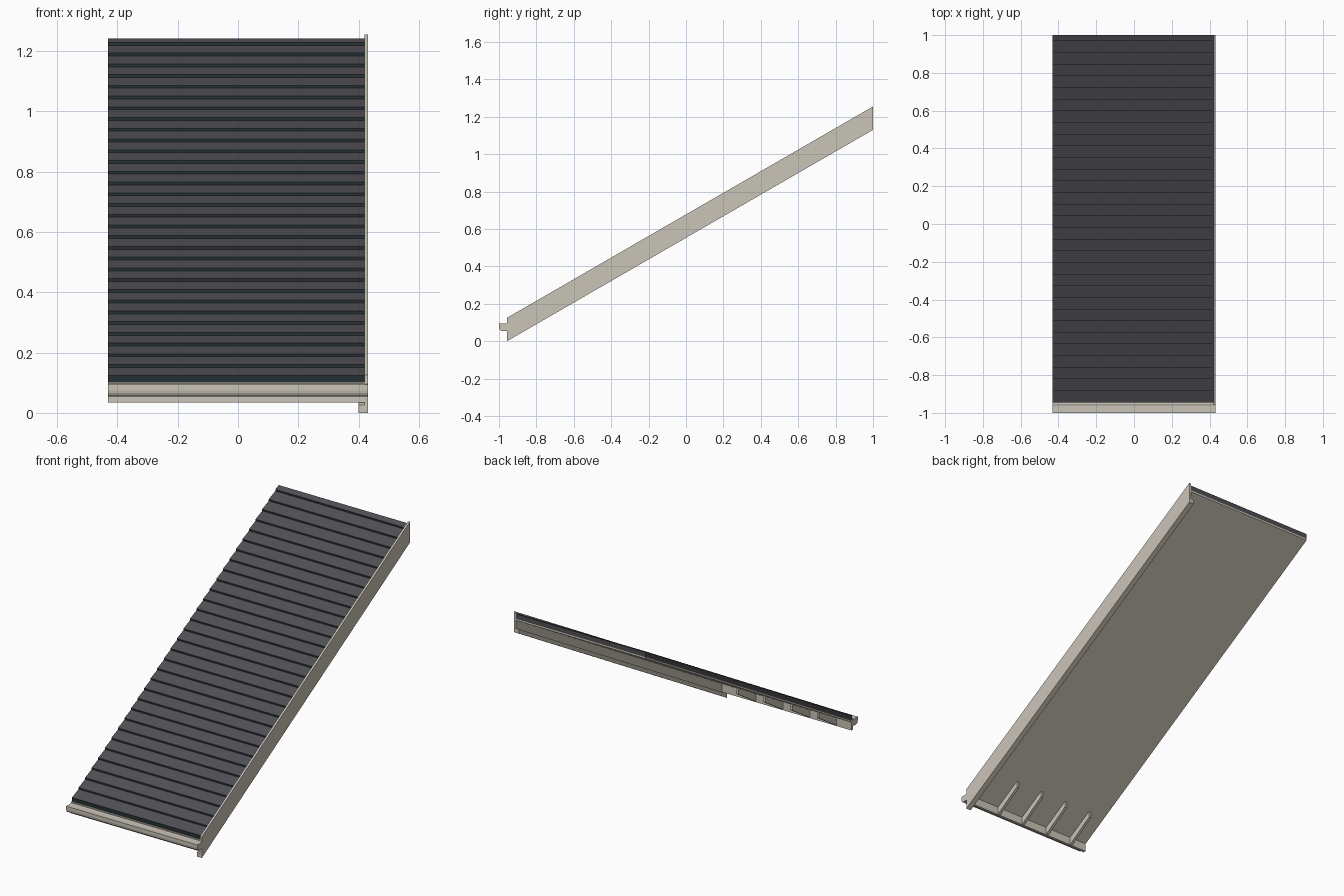
import bpy, bmesh, math

if "Cube" in bpy.data.objects:
    bpy.data.objects.remove(bpy.data.objects["Cube"])

T = math.tan(math.radians(30))
X0, X1, XR = -0.432, 0.42, 0.432      # left edge, board inner face, right edge
Y0, Y1 = -0.945, 1.0                  # eave and ridge


def material(name, rgb):
    m = bpy.data.materials.new(name)
    m.diffuse_color = (*rgb, 1)
    m.use_nodes = True
    m.node_tree.nodes["Principled BSDF"].inputs["Base Color"].default_value = m.diffuse_color
    return m


cream = material("cream_trim", (0.60, 0.555, 0.485))
slate = material("slate_grey", (0.080, 0.078, 0.091))
dark = material("dark_tile_edge", (0.018, 0.030, 0.033))


def extrude(name, profile, xa, xb, *mats):
    """Extrude a (y, z) outline along x."""
    bm = bmesh.new()
    a = [bm.verts.new((xa, y, z)) for y, z in profile]
    b = [bm.verts.new((xb, y, z)) for y, z in profile]
    n = len(profile)
    bm.faces.new(a)
    bm.faces.new(b[::-1])
    for i in range(n):
        j = (i + 1) % n
        bm.faces.new((a[i], b[i], b[j], a[j]))
    bmesh.ops.recalc_face_normals(bm, faces=bm.faces)
    me = bpy.data.meshes.new(name)
    bm.to_mesh(me)
    bm.free()
    ob = bpy.data.objects.new(name, me)
    bpy.context.collection.objects.link(ob)
    for m in mats:
        me.materials.append(m)
    return ob


def roof(y, z):
    """Height at y of a 30 degree line that has height z at the eave."""
    return z + (y - Y0) * T


def sloped(ya, yb, low, high):
    return [(ya, roof(ya, low)), (yb, roof(yb, low)),
            (yb, roof(yb, high)), (ya, roof(ya, high))]


# Overlapping tile courses: sawtooth outline with dark front edges
PITCH, STEP, BASE = 0.0617, 0.0095, 0.115
outline = [(Y1, roof(Y1, 0.09)), (Y0, roof(Y0, 0.09))]
for i in range(32):
    ya = Y0 + i * PITCH
    if i:
        outline.append((ya, roof(ya, BASE)))
    outline.append((ya, roof(ya, BASE) + STEP))
outline.append((Y1, roof(Y1, BASE) + STEP * 0.45))
tiles = extrude("roof_tiles", outline, X0, X1, slate, dark)
for p in tiles.data.polygons:
    if p.normal.y < -0.9:
        p.material_index = 1

# Deck board under the tiles
extrude("roof_deck", sloped(Y0, Y1, 0.08, 0.09), X0, X1, cream)

# Side board with an inner flange along its lower edge
YB = -0.957
extrude("side_board", sloped(YB, Y1, 0.007, 0.132), X1, XR, cream)
extrude("side_board_flange", sloped(YB, Y1, 0.007, 0.033), 0.40, X1, cream)

# Eave board and rounded gutter
extrude("eave_board", [(-0.955, 0.035), (-0.94, 0.035), (-0.94, 0.083),
                       (-0.945, 0.102), (-0.955, 0.102)], X0, X1, cream)
extrude("gutter", [(-0.955, 0.055), (-0.955, 0.097), (-0.96, 0.094), (-1, 0.094),
                   (-1, 0.075), (-0.998, 0.066), (-0.994, 0.059), (-0.987, 0.055)],
        X0, XR, cream)

# Tapered brackets beneath the eave
for i in range(4):
    x = 0.204 - i * 0.177
    ya, yb = -0.942, -0.775
    extrude(f"eave_bracket_{i + 1}",
            [(ya, 0.037), (yb, roof(yb, 0.045)), (yb, roof(yb, 0.082)),
             (ya, roof(ya, 0.082))], x - 0.008, x + 0.008, cream)
